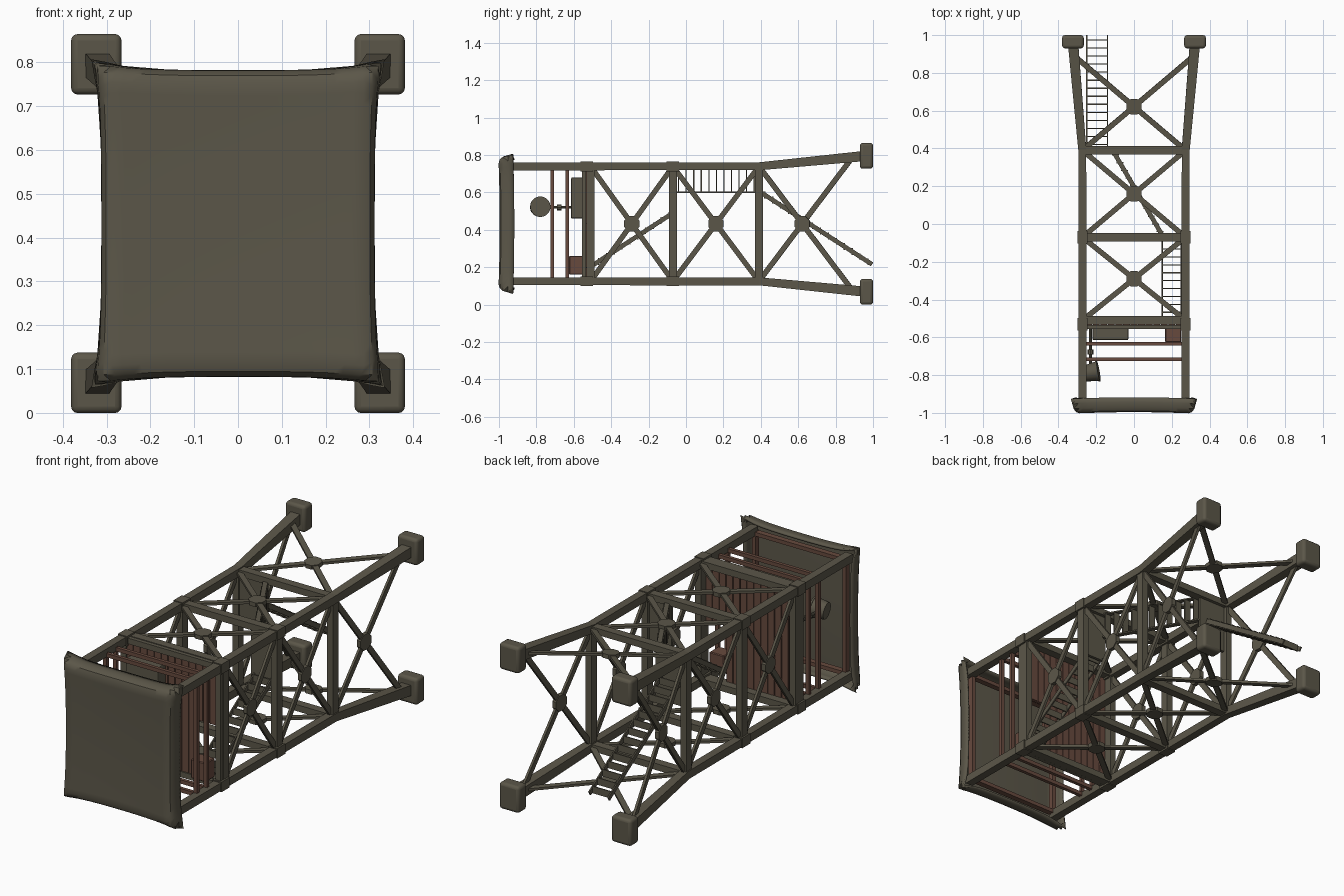
import bpy, bmesh, math
from mathutils import Vector as V, Matrix

if "Cube" in bpy.data.objects:
    bpy.data.objects.remove(bpy.data.objects["Cube"])


def material(name, rgb):
    m = bpy.data.materials.new(name)
    m.diffuse_color = (*rgb, 1)
    m.use_nodes = True
    m.node_tree.nodes["Principled BSDF"].inputs["Base Color"].default_value = m.diffuse_color
    return m


GREEN = material("olive_grey", (0.105, 0.094, 0.066))
BROWN = material("rust_brown_wood", (0.135, 0.068, 0.048))
CZ = 0.432                                   # height of the tower axis
Y = V((0, 1, 0))


def finish(name, bm, mat, bevel=0, segs=1, smooth=False):
    bmesh.ops.recalc_face_normals(bm, faces=bm.faces)
    me = bpy.data.meshes.new(name)
    bm.to_mesh(me)
    bm.free()
    ob = bpy.data.objects.new(name, me)
    bpy.context.collection.objects.link(ob)
    me.materials.append(mat)
    if bevel:
        b = ob.modifiers.new("bevel", 'BEVEL')
        b.width, b.segments = bevel, segs
    if smooth:
        bpy.context.view_layer.objects.active = ob
        ob.select_set(True)
        bpy.ops.object.shade_smooth_by_angle(angle=math.radians(40))
        ob.select_set(False)
    return ob


def frame(d, n):
    """Rotation with local z along d and local y near n."""
    z = d.normalized()
    x = n.cross(z).normalized()
    return Matrix((x, z.cross(x), z)).transposed().to_4x4()


def beam(bm, a, b, w, t, n=Y, end=1.0):
    """Box bar from a to b: thickness t along n, width w across, scaled at b by end."""
    a, b = V(a), V(b)
    d = b - a
    vs = bmesh.ops.create_cube(bm, size=1)['verts']
    for v in vs:
        k = end if v.co.z > 0 else 1
        v.co = V((v.co.x * w * k, v.co.y * t * k, v.co.z * d.length))
    bmesh.ops.transform(bm, verts=vs, matrix=Matrix.Translation((a + b) / 2) @ frame(d, n))


def box(bm, x0, x1, y0, y1, z0, z1):
    ym = (y0 + y1) / 2
    zm = (z0 + z1) / 2
    beam(bm, (x0, ym, zm), (x1, ym, zm), z1 - z0, y1 - y0)


def rod(bm, a, b, r, sides, r2=None, n=Y, turn=0):
    a, b = V(a), V(b)
    vs = bmesh.ops.create_cone(bm, cap_ends=True, segments=sides, radius1=r,
                               radius2=r if r2 is None else r2, depth=(b - a).length)['verts']
    m = frame(b - a, n) @ Matrix.Rotation(turn, 4, 'Z')
    bmesh.ops.transform(bm, verts=vs, matrix=Matrix.Translation((a + b) / 2) @ m)


def corner(c, y):
    """Leg centre line: straight, then splayed towards the feet."""
    k = max(0, (y - 0.39) / 0.56)
    return V((c[0] * (0.273 + 0.049 * k), y, CZ + c[1] * (0.307 + 0.055 * k)))


CORNERS = [(-1, -1), (1, -1), (1, 1), (-1, 1)]
SIDES = [(CORNERS[i], CORNERS[(i + 1) % 4]) for i in range(4)]
LEVELS = (0.39, -0.07, -0.51)

# legs, collars and feet
legs, collars, feet = bmesh.new(), bmesh.new(), bmesh.new()
for c in CORNERS:
    beam(legs, corner(c, -0.955), corner(c, 0.40), 0.042, 0.042, V((1, 0, 0)))
    beam(legs, corner(c, 0.385), corner(c, 0.955), 0.042, 0.042, V((1, 0, 0)), 1.3)
    for y in (-0.53, -0.07):
        beam(collars, corner(c, y - 0.033), corner(c, y + 0.033), 0.052, 0.052, V((1, 0, 0)))
    p = corner(c, 0.965)
    box(feet, p.x - 0.0575, p.x + 0.0575, 0.93, 1.0, p.z - 0.069, p.z + 0.069)
finish("tower_legs", legs, GREEN)
finish("leg_collars", collars, GREEN)
finish("feet", feet, GREEN, 0.015, 3, True)

# cross frames, diagonal braces and their centre plates
frames, braces, plates = bmesh.new(), bmesh.new(), bmesh.new()
for a, b in SIDES:
    for y in LEVELS:
        beam(frames, corner(a, y), corner(b, y), 0.034, 0.044)
    for y0, y1 in ((0.39, 0.89), (-0.07, 0.39), (-0.51, -0.07)):
        p, q = corner(a, y0), corner(b, y1)
        r, s = corner(b, y0), corner(a, y1)
        n = (q - p).cross(s - r).normalized()
        beam(braces, p, q, 0.028, 0.013, n)
        beam(braces, r, s, 0.028, 0.013, n)
        t = (p - r).length / ((p - r).length + (q - s).length)
        m = p.lerp(q, t)
        rod(plates, m - n * 0.011, m + n * 0.011, 0.044, 8, turn=math.pi / 8)
finish("cross_frames", frames, GREEN)
finish("diagonal_braces", braces, GREEN)
finish("brace_plates", plates, GREEN)


# stair flights and landings
def stair(name, a, b, w, n):
    a, b, w = V(a), V(b), V(w)
    bm = bmesh.new()
    for o in (V(), w):
        beam(bm, a + o, b + o, 0.024, 0.007, w)
    for i in range(n):
        p = a.lerp(b, (i + 0.5) / n)
        beam(bm, p, p + w, 0.036, 0.006)
    finish(name, bm, GREEN)


stair("lower_stair", (-0.25, 0.995, 0.215), (-0.25, 0.40, 0.60), (0.11, 0, 0), 14)
stair("middle_stair", (-0.11, 0.385, 0.60), (0.15, -0.06, 0.60), (0, 0, 0.13), 11)
stair("upper_stair", (0.15, -0.07, 0.49), (0.15, -0.53, 0.19), (0.10, 0, 0), 11)
land = bmesh.new()
box(land, -0.26, -0.10, 0.38, 0.395, 0.47, 0.73)
box(land, 0.13, 0.26, -0.08, -0.065, 0.47, 0.73)
finish("stair_landings", land, GREEN)

# platform planks, cut short where the stair comes through
planks = bmesh.new()
N = 13
step = 0.52 / N
for i in range(N):
    x = -0.26 + i * step
    z0 = 0.43 if x > 0.13 else 0.14
    box(planks, x + 0.002, x + step - 0.002, -0.548, -0.53, z0, 0.725)
finish("platform_planks", planks, BROWN)
rim = bmesh.new()
for a, b in SIDES:
    beam(rim, corner(a, -0.545), corner(b, -0.545), 0.03, 0.02)
finish("platform_rim", rim, GREEN)

# railings and roof frame
rails = bmesh.new()
for a, b in SIDES:
    for y, w in ((-0.635, 0.018), (-0.715, 0.018), (-0.945, 0.03)):
        p, q = corner(a, y), corner(b, y)
        inward = (V((0, y, CZ)) - (p + q) / 2).normalized() * 0.012
        beam(rails, p + inward, q + inward, 0.02, w)
finish("railings", rails, BROWN)

# crates on the platform
crate = bmesh.new()
box(crate, -0.22, -0.03, -0.615, -0.548, 0.46, 0.68)
finish("large_crate", crate, GREEN, 0.008, 2)
crate = bmesh.new()
box(crate, 0.165, 0.25, -0.625, -0.548, 0.16, 0.26)
finish("small_crate", crate, BROWN, 0.004)

# searchlight on a stand
lamp = bmesh.new()
axis = V((1, 0.18, 0.1)).normalized()
c = V((-0.225, -0.785, 0.52))
rod(lamp, c - axis * 0.035, c + axis * 0.03, 0.043, 20, 0.052)
rod(lamp, c + axis * 0.03, c + axis * 0.038, 0.055, 20)
finish("searchlight", lamp, GREEN, smooth=True)
stand = bmesh.new()
rod(stand, (-0.23, -0.75, 0.52), (-0.23, -0.55, 0.52), 0.007, 8, n=V((1, 0, 0)))
rod(stand, (-0.23, -0.69, 0.52), (-0.23, -0.665, 0.52), 0.016, 8, n=V((1, 0, 0)))
finish("searchlight_stand", stand, GREEN)

# sheet roof: sagging middle, rounded rim, skirt pulled out at the corners
roof = bmesh.new()
bmesh.ops.create_grid(roof, x_segments=36, y_segments=36, size=1)
for v in roof.verts:
    u, w = v.co.x, v.co.y
    r = max(abs(u), abs(w))
    c = (min(abs(u), abs(w)) / r) if r > 1e-6 else 0
    t = max(0, (r - 0.78) / 0.22)            # progress over the rim
    bend = min(1, t / 0.55) * math.pi / 2
    drop = 0.022 * (1 - math.cos(bend)) + max(0, t - 0.55) / 0.45 * 0.045
    reach = min(r, 0.78) / 0.78 * 0.93 + 0.07 * math.sin(bend)
    pull = 1 + 0.03 * c ** 3 * r + 0.055 * c ** 10 * t ** 2
    k = reach * pull / max(r, 1e-6)
    y = -0.98 - 0.02 * (u * u + w * w) / 2 * (1 - t * 0.5) + drop
    v.co = V((u * k * 0.302, max(y, -1.0), CZ + w * k * 0.34))
ob = finish("sheet_roof", roof, GREEN, smooth=True)
if ob.data.polygons[len(ob.data.polygons) // 2].normal.y > 0:
    ob.data.flip_normals()
s = ob.modifiers.new("thickness", 'SOLIDIFY')
s.thickness, s.offset = 0.010, -1
